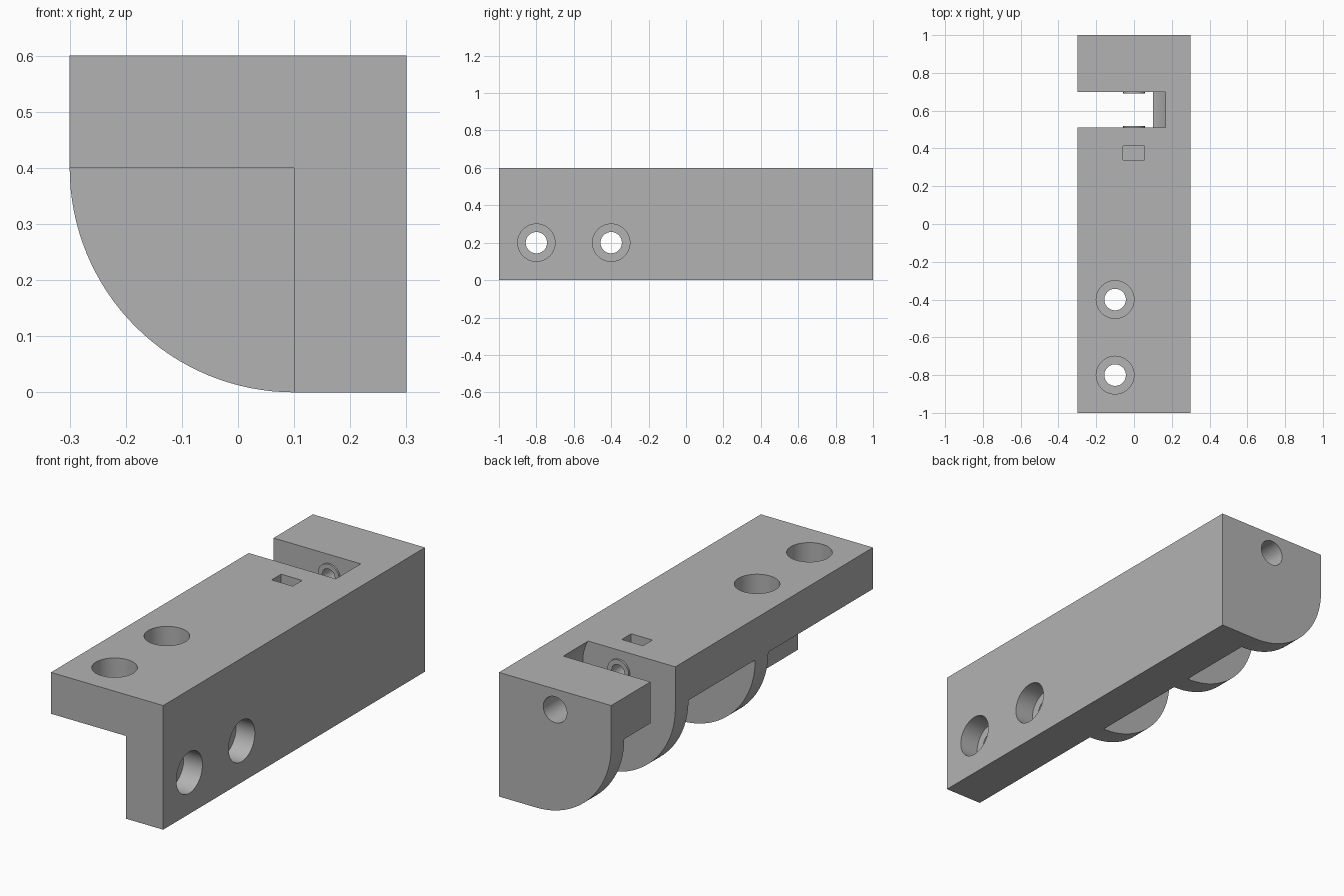
import bpy, bmesh, math

cube = bpy.data.objects.get("Cube")
if cube:
    bpy.data.objects.remove(cube)

grey = bpy.data.materials.new("plain grey")
grey.use_nodes = True
COLOUR = (0.45, 0.45, 0.45, 1)
grey.diffuse_color = COLOUR
for node in grey.node_tree.nodes:
    if node.type == 'BSDF_PRINCIPLED':
        node.inputs["Base Color"].default_value = COLOUR


def prism(name, profile, axis, lo, hi):
    """Extrude a 2D profile along the given axis (0 = x, 1 = y, 2 = z)."""
    bm = bmesh.new()

    def ring(depth):
        verts = []
        for point in profile:
            co = list(point)
            co.insert(axis, depth)
            verts.append(bm.verts.new(co))
        return verts

    a, b = ring(lo), ring(hi)
    bm.faces.new(a)
    bm.faces.new(b)
    for i in range(len(a)):
        j = (i + 1) % len(a)
        bm.faces.new((a[i], a[j], b[j], b[i]))
    bmesh.ops.recalc_face_normals(bm, faces=bm.faces)
    mesh = bpy.data.meshes.new(name)
    bm.to_mesh(mesh)
    bm.free()
    mesh.materials.append(grey)
    obj = bpy.data.objects.new(name, mesh)
    bpy.context.collection.objects.link(obj)
    return obj


def arc(centre, radius, start, end, steps):
    angles = [math.radians(start + (end - start) * i / steps) for i in range(steps + 1)]
    return [(centre[0] + radius * math.cos(t), centre[1] + radius * math.sin(t)) for t in angles]


def circle(centre, radius, steps=64):
    return arc(centre, radius, 0, 360, steps)[:-1]


def box(u0, u1, v0, v1):
    return [(u0, v0), (u1, v0), (u1, v1), (u0, v1)]


def combine(target, tool, operation):
    mod = target.modifiers.new("combine", 'BOOLEAN')
    mod.operation = operation
    mod.solver = 'EXACT'
    mod.object = tool
    bpy.ops.object.select_all(action='DESELECT')
    bpy.context.view_layer.objects.active = target
    target.select_set(True)
    bpy.ops.object.modifier_apply(modifier=mod.name)
    bpy.data.objects.remove(tool)


# Angle section: top plate with one side wall
bracket = prism("angle_bracket",
                [(0.1, 0), (0.3, 0), (0.3, 0.6), (-0.3, 0.6), (-0.3, 0.4), (0.1, 0.4)],
                1, -1, 1)

# Rounded gussets
gusset_profile = ([(0.2, 0.5), (0.2, 0)] + arc((0.1, 0.4), 0.4, 270, 180, 32) + [(-0.3, 0.5)])
for y in (-0.2, 0.41, 0.9):
    combine(bracket, prism("gusset", gusset_profile, 1, y, y + 0.1), 'UNION')

# Wheel pocket: round clearance opened out to the free edge of the plate
AXLE = (0, 0.5)
combine(bracket, prism("pocket_round", circle(AXLE, 0.194, 96), 1, 0.51, 0.7), 'DIFFERENCE')
combine(bracket, prism("pocket_slot", box(-0.4, 0.0, 0.3, 0.7), 1, 0.51, 0.7), 'DIFFERENCE')
combine(bracket, prism("pocket_top", box(-0.1, 0.164, 0.6, 0.7), 1, 0.51, 0.7), 'DIFFERENCE')

# Axle spacers on both pocket faces
for y0, y1 in ((0.46, 0.519), (0.691, 0.75)):
    combine(bracket, prism("axle_spacer", circle(AXLE, 0.057), 1, y0, y1), 'UNION')

# Axle bore, screw head recess and nut slot
combine(bracket, prism("axle_bore", circle(AXLE, 0.034), 1, 0.38, 0.9), 'DIFFERENCE')
combine(bracket, prism("head_recess", circle(AXLE, 0.063), 1, 0.8, 1.1), 'DIFFERENCE')
combine(bracket, prism("nut_slot", box(-0.058, 0.055, 0.34, 0.412), 2, 0.44, 0.7), 'DIFFERENCE')

# Counterbored mounting holes through the plate and the wall
for y in (-0.8, -0.4):
    for radius, depth in ((0.1, 0.1), (0.057, 0.3)):
        combine(bracket, prism("plate_hole", circle((-0.1, y), radius), 2, 0.6 - depth, 0.7), 'DIFFERENCE')
        combine(bracket, prism("wall_hole", circle((y, 0.2), radius), 0, 0.3 - depth, 0.4), 'DIFFERENCE')

bpy.ops.object.select_all(action='DESELECT')
bpy.context.view_layer.objects.active = bracket
bracket.select_set(True)
bpy.ops.object.shade_smooth_by_angle(angle=math.radians(30))
